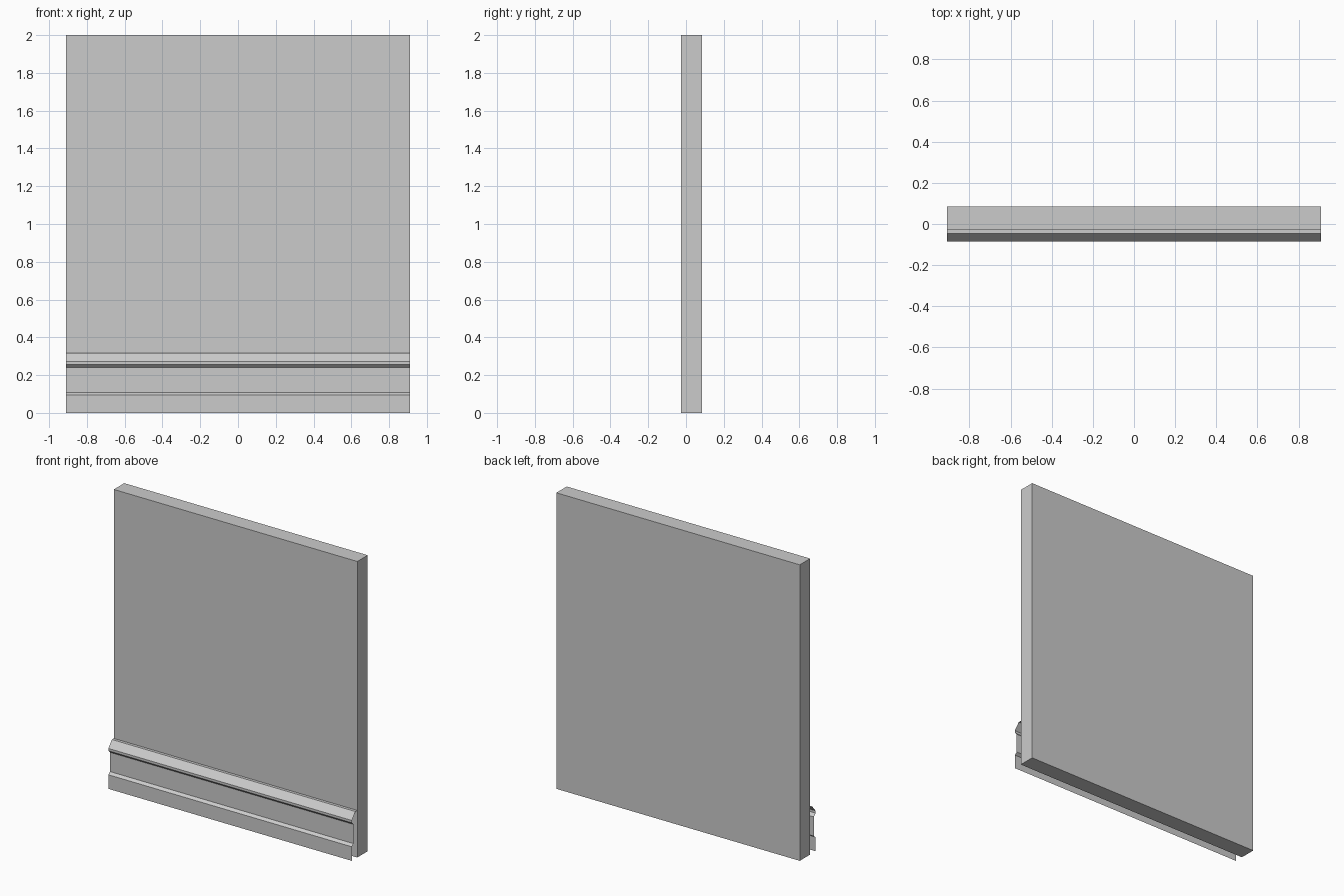
import bpy, bmesh

if "Cube" in bpy.data.objects:
    bpy.data.objects.remove(bpy.data.objects["Cube"])

HALF_W = 0.91
FRONT, BACK, HEIGHT = -0.026, 0.085, 2.0


def add_object(name, bm):
    mesh = bpy.data.meshes.new(name)
    bm.to_mesh(mesh)
    bm.free()
    obj = bpy.data.objects.new(name, mesh)
    bpy.context.collection.objects.link(obj)
    return obj


def extrude_along_x(name, profile):
    """Sweep an open (y, z) profile across the full width as a thin sheet."""
    bm = bmesh.new()
    verts = [bm.verts.new((-HALF_W, y, z)) for y, z in profile]
    edges = [bm.edges.new(pair) for pair in zip(verts, verts[1:])]
    swept = bmesh.ops.extrude_edge_only(bm, edges=edges)["geom"]
    moved = [g for g in swept if isinstance(g, bmesh.types.BMVert)]
    bmesh.ops.translate(bm, verts=moved, vec=(2 * HALF_W, 0, 0))
    # face the sheet outward, towards the front
    bm.normal_update()
    if sum(f.normal.y * f.calc_area() for f in bm.faces) > 0:
        bmesh.ops.reverse_faces(bm, faces=bm.faces[:])
    return add_object(name, bm)


# Wall slab
bm = bmesh.new()
bmesh.ops.create_cube(bm, size=1)
bmesh.ops.scale(bm, verts=bm.verts, vec=(2 * HALF_W, BACK - FRONT, HEIGHT))
bmesh.ops.translate(bm, verts=bm.verts, vec=(0, (BACK + FRONT) / 2, HEIGHT / 2))
add_object("wall_panel", bm)

# Skirting board: ledge, sloped cap, recessed band and projecting base
extrude_along_x("skirting_board", [
    (FRONT, 0.318), (-0.046, 0.318), (-0.085, 0.273), (-0.085, 0.257),
    (-0.066, 0.239), (-0.066, 0.109), (-0.085, 0.095), (-0.085, 0.0),
])
